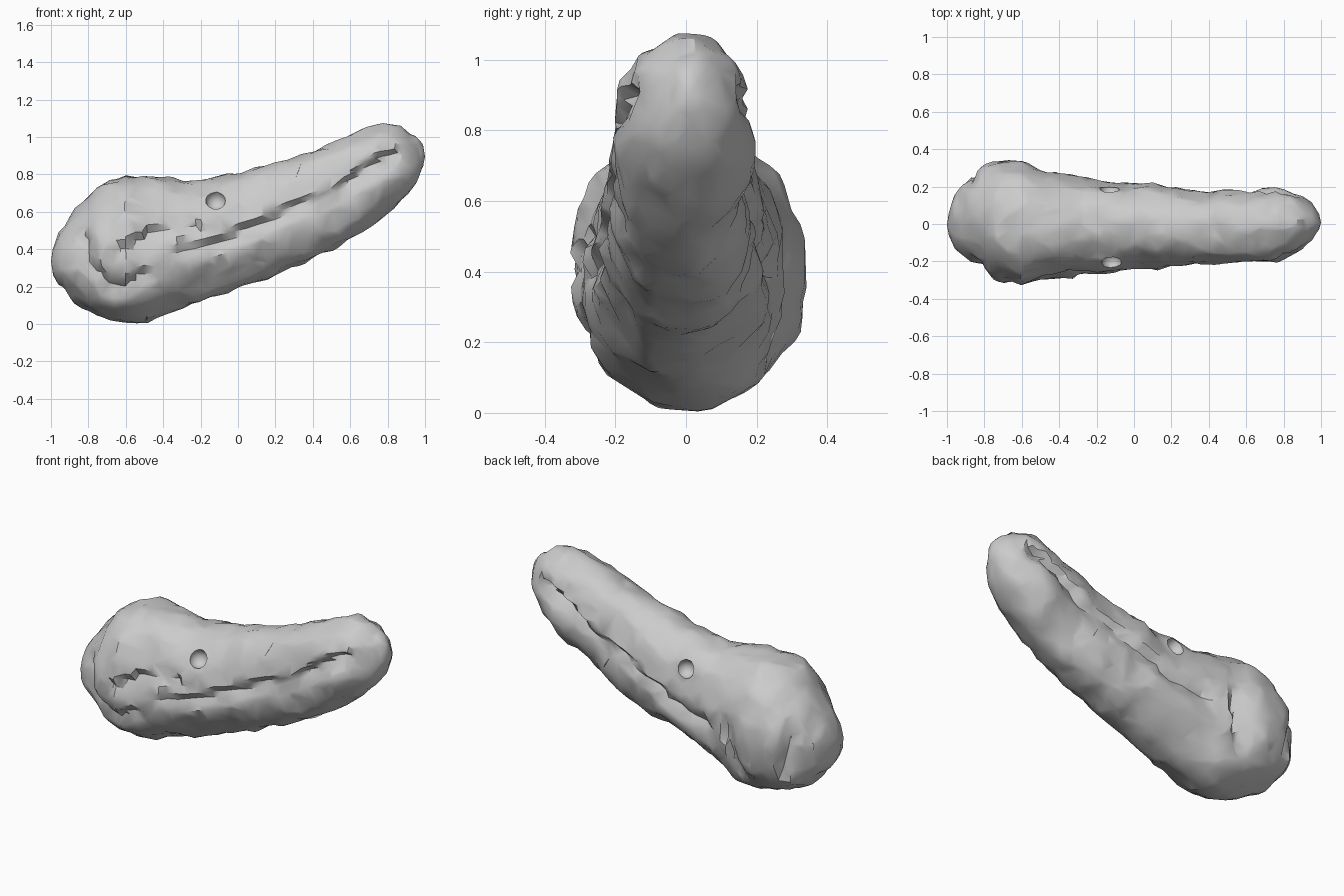
import bpy, bmesh, math
from mathutils import Vector, noise

cube = bpy.data.objects.get("Cube")
if cube:
    bpy.data.objects.remove(cube)

# One clay-like grey for everything
grey = bpy.data.materials.new("matte grey")
grey.use_nodes = True
colour = (0.6, 0.6, 0.6, 1)
grey.diffuse_color = colour
grey.node_tree.nodes["Principled BSDF"].inputs["Base Color"].default_value = colour

# Profile stations: x, bottom z, top z, front y, back y
STATIONS = [
    (-0.99, 0.27, 0.40, -0.07, 0.05), (-0.96, 0.22, 0.47, -0.13, 0.16),
    (-0.87, 0.11, 0.61, -0.19, 0.27), (-0.75, 0.05, 0.74, -0.29, 0.33),
    (-0.60, 0.01, 0.80, -0.33, 0.34), (-0.48, 0.01, 0.79, -0.29, 0.29),
    (-0.30, 0.09, 0.77, -0.27, 0.25), (0.00, 0.20, 0.80, -0.24, 0.22),
    (0.20, 0.26, 0.86, -0.23, 0.20), (0.40, 0.35, 0.92, -0.22, 0.18),
    (0.60, 0.46, 1.02, -0.21, 0.18), (0.76, 0.55, 1.065, -0.19, 0.19),
    (0.87, 0.64, 1.06, -0.15, 0.15), (0.95, 0.73, 1.01, -0.10, 0.11),
    (0.99, 0.84, 0.95, -0.04, 0.05),
]

# Creases in side view: sides, depth, path points (x, z)
MOUTH = [(-0.30, 0.42), (-0.10, 0.45), (0.10, 0.54), (0.35, 0.65),
         (0.50, 0.70), (0.65, 0.82), (0.80, 0.91)]
CREASES = [
    ((-1, 1), 0.05, MOUTH),
    ((-1,), 0.05, [(-0.80, 0.46), (-0.78, 0.33), (-0.65, 0.19), (-0.50, 0.28)]),
    ((-1,), 0.035, [(-0.64, 0.40), (-0.50, 0.48), (-0.36, 0.53), (-0.22, 0.53)]),
    ((1,), 0.04, [(-0.84, 0.65), (-0.86, 0.48), (-0.82, 0.28)]),
    ((1,), 0.05, [(-0.44, 0.42), (-0.50, 0.20)]),
]


def station(x):
    """Smoothly blended profile values at x."""
    for a, b in zip(STATIONS, STATIONS[1:]):
        if x <= b[0]:
            f = max(0, (x - a[0]) / (b[0] - a[0]))
            return [p + (q - p) * f for p, q in zip(a[1:], b[1:])]
    return STATIONS[-1][1:]


def crease_depth(x, z, path, depth):
    """Undercut just below the path, easing out further down."""
    best, above = 9, False
    p = Vector((x, z))
    for a, b in zip(path, path[1:]):
        a, b = Vector(a), Vector(b)
        d = b - a
        f = min(1, max(0, (p - a).dot(d) / d.length_squared))
        dist = (p - a - d * f).length
        if dist < best:
            best = dist
            above = d.x * (p - a).y - d.y * (p - a).x > 0
    reach = 0.02 if above else 0.08
    return depth * max(0, 1 - best / reach)


def build_body(rings=90, sides=60):
    bm = bmesh.new()
    loops = []
    for i in range(rings):
        x = -0.99 * math.cos(math.pi * i / (rings - 1))
        low, high, front, back = station(x)
        cy, cz = (front + back) / 2, (low + high) / 2
        loop = []
        for j in range(sides):
            t = math.tau * j / sides
            c, s = math.cos(t), math.sin(t)
            y = cy + (back - front) / 2 * math.copysign(abs(c) ** 0.93, c)
            z = cz + (high - low) / 2 * math.copysign(abs(s) ** 0.93, s)
            side = 1 if c > 0 else -1
            for which, depth, path in CREASES:
                if side in which:
                    y -= c * crease_depth(x, z, path, depth)
            # Lumpy skin
            p = Vector((x, y, z))
            out = Vector((0, c, s))
            lump = 0.022 * noise.noise(p * 6) + 0.016 * noise.noise(p * 13)
            loop.append(bm.verts.new(p + out * lump))
        loops.append(loop)
    for a, b in zip(loops, loops[1:]):
        for j in range(sides):
            k = (j + 1) % sides
            bm.faces.new((a[j], a[k], b[k], b[j]))
    # Rounded ends
    for loop, x in ((loops[0], -1), (loops[-1], 1)):
        centre = sum((v.co for v in loop), Vector()) / sides
        tip = bm.verts.new((x, centre.y, centre.z))
        for j in range(sides):
            bm.faces.new((loop[j], loop[(j + 1) % sides], tip))
    bmesh.ops.recalc_face_normals(bm, faces=bm.faces)
    mesh = bpy.data.meshes.new("head")
    bm.to_mesh(mesh)
    bm.free()
    obj = bpy.data.objects.new("head", mesh)
    bpy.context.collection.objects.link(obj)
    mesh.materials.append(grey)
    return obj


head = build_body()

# Eye sockets
cutters = []
for name, spot in (("right_socket_cutter", (-0.12, -0.205, 0.66)),
                   ("left_socket_cutter", (-0.13, 0.19, 0.66))):
    bpy.ops.mesh.primitive_ico_sphere_add(subdivisions=2, radius=0.055, location=spot)
    cutter = bpy.context.object
    cutter.name = name
    cutter.hide_render = True
    cutter.data.materials.append(grey)
    cutters.append(cutter)

bpy.ops.object.select_all(action='DESELECT')
head.select_set(True)
bpy.context.view_layer.objects.active = head

# Coarsen the skin into facets, then cut the sockets
facets = head.modifiers.new("facets", 'DECIMATE')
facets.ratio = 0.25
bpy.ops.object.modifier_apply(modifier="facets")
for cutter in cutters:
    cut = head.modifiers.new("socket", 'BOOLEAN')
    cut.operation = 'DIFFERENCE'
    cut.object = cutter
    bpy.ops.object.modifier_apply(modifier=cut.name)
for cutter in cutters:
    bpy.data.objects.remove(cutter)

bpy.ops.object.shade_smooth_by_angle(angle=math.radians(35))
